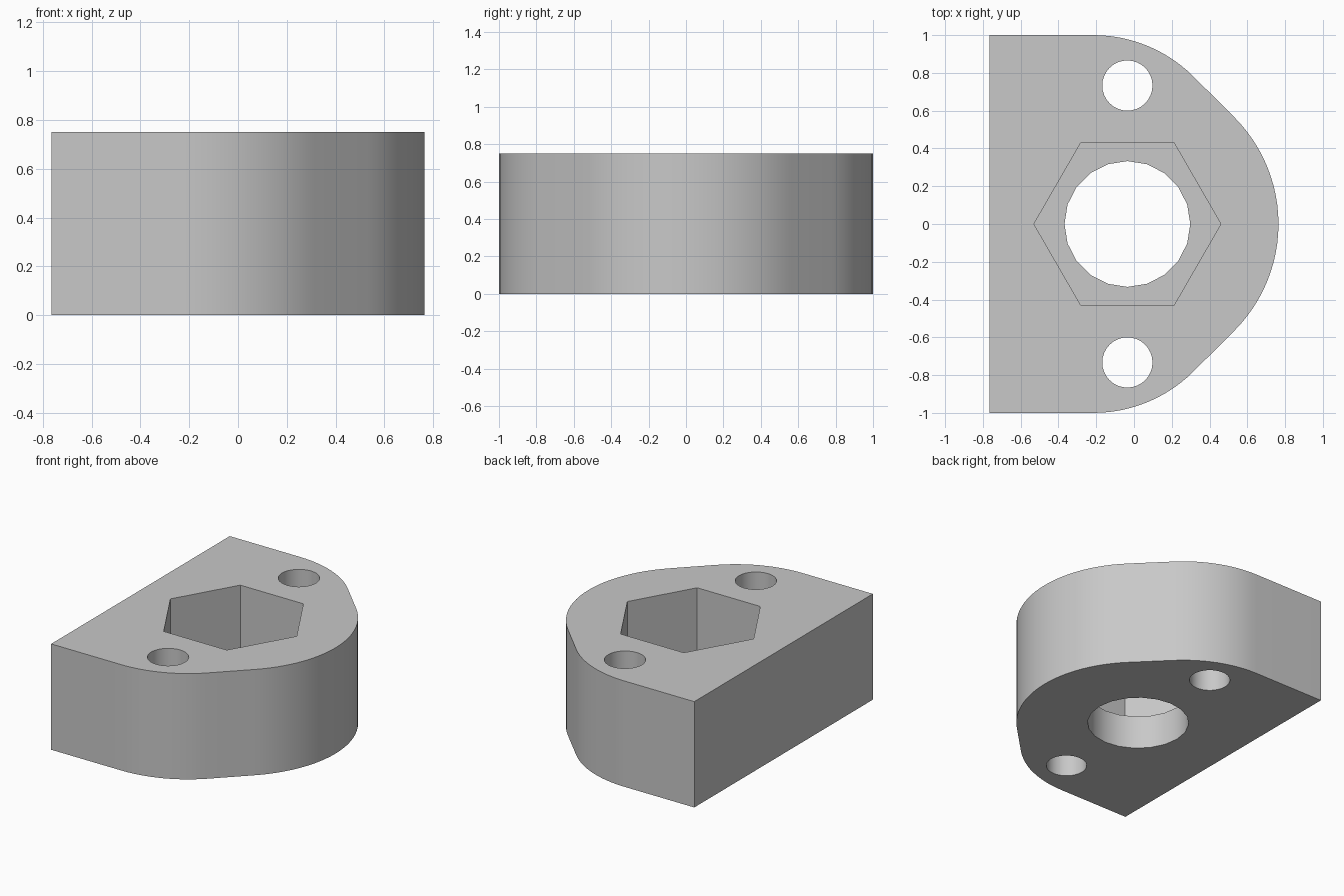
import bpy
import bmesh
from math import sin, cos, pi, radians

cube = bpy.data.objects.get("Cube")
if cube:
    bpy.data.objects.remove(cube, do_unlink=True)

HEIGHT = 0.75
AXIS_X = -0.035     # shared x of the bore, socket and bolt holes
SHELF = 0.24        # floor of the hexagonal socket

grey = bpy.data.materials.new("plain grey")
grey.use_nodes = True
colour = (0.58, 0.58, 0.58, 1)
grey.diffuse_color = colour
grey.node_tree.nodes["Principled BSDF"].inputs["Base Color"].default_value = colour


def arc(cx, cy, radius, start, end, steps):
    """Points along an arc, angles in degrees."""
    angles = [radians(start + (end - start) * i / steps) for i in range(steps + 1)]
    return [(cx + radius * cos(a), cy + radius * sin(a)) for a in angles]


def ring(cx, cy, radius, sides):
    return arc(cx, cy, radius, 0, 360, sides)[:-1]


def prism(name, outline, bottom, top):
    """Extrude a counter-clockwise outline into a solid."""
    bm = bmesh.new()
    base = bm.faces.new([bm.verts.new((x, y, bottom)) for x, y in outline])
    result = bmesh.ops.extrude_face_region(bm, geom=[base], use_keep_orig=True)
    moved = [v for v in result["geom"] if isinstance(v, bmesh.types.BMVert)]
    bmesh.ops.translate(bm, verts=moved, vec=(0, 0, top - bottom))
    bmesh.ops.recalc_face_normals(bm, faces=bm.faces)
    mesh = bpy.data.meshes.new(name)
    bm.to_mesh(mesh)
    bm.free()
    mesh.materials.append(grey)
    obj = bpy.data.objects.new(name, mesh)
    bpy.context.collection.objects.link(obj)
    return obj


# Block outline: flat back, rounded shoulders, sloped flats and rounded nose
half = arc(AXIS_X, 0, 0.8, 0, 45, 12) + arc(-0.215, 0.25, 0.75, 45, 90, 12)
half.append((-0.765, 1))
mirrored = [(x, -y) for x, y in reversed(half[1:])]
block = prism("mounting_block", half + mirrored, 0, HEIGHT)

# Through bore, hexagonal socket and two bolt holes
cutters = [
    prism("bore_cutter", ring(AXIS_X, 0, 0.333, 20), -0.1, HEIGHT + 0.1),
    prism("hex_socket_cutter", ring(AXIS_X, 0, 0.495, 6), SHELF, HEIGHT + 0.1),
]
for side in (-1, 1):
    cutters.append(prism("bolt_hole_cutter", ring(AXIS_X, side * 0.733, 0.133, 32),
                         -0.1, HEIGHT + 0.1))

bpy.ops.object.select_all(action="DESELECT")
bpy.context.view_layer.objects.active = block
block.select_set(True)
for cutter in cutters:
    cutter.hide_render = True
    cut = block.modifiers.new(cutter.name, "BOOLEAN")
    cut.operation = "DIFFERENCE"
    cut.solver = "EXACT"
    cut.object = cutter
    bpy.ops.object.modifier_apply(modifier=cut.name)
    bpy.data.objects.remove(cutter, do_unlink=True)

bpy.ops.object.shade_smooth_by_angle(angle=radians(30))
